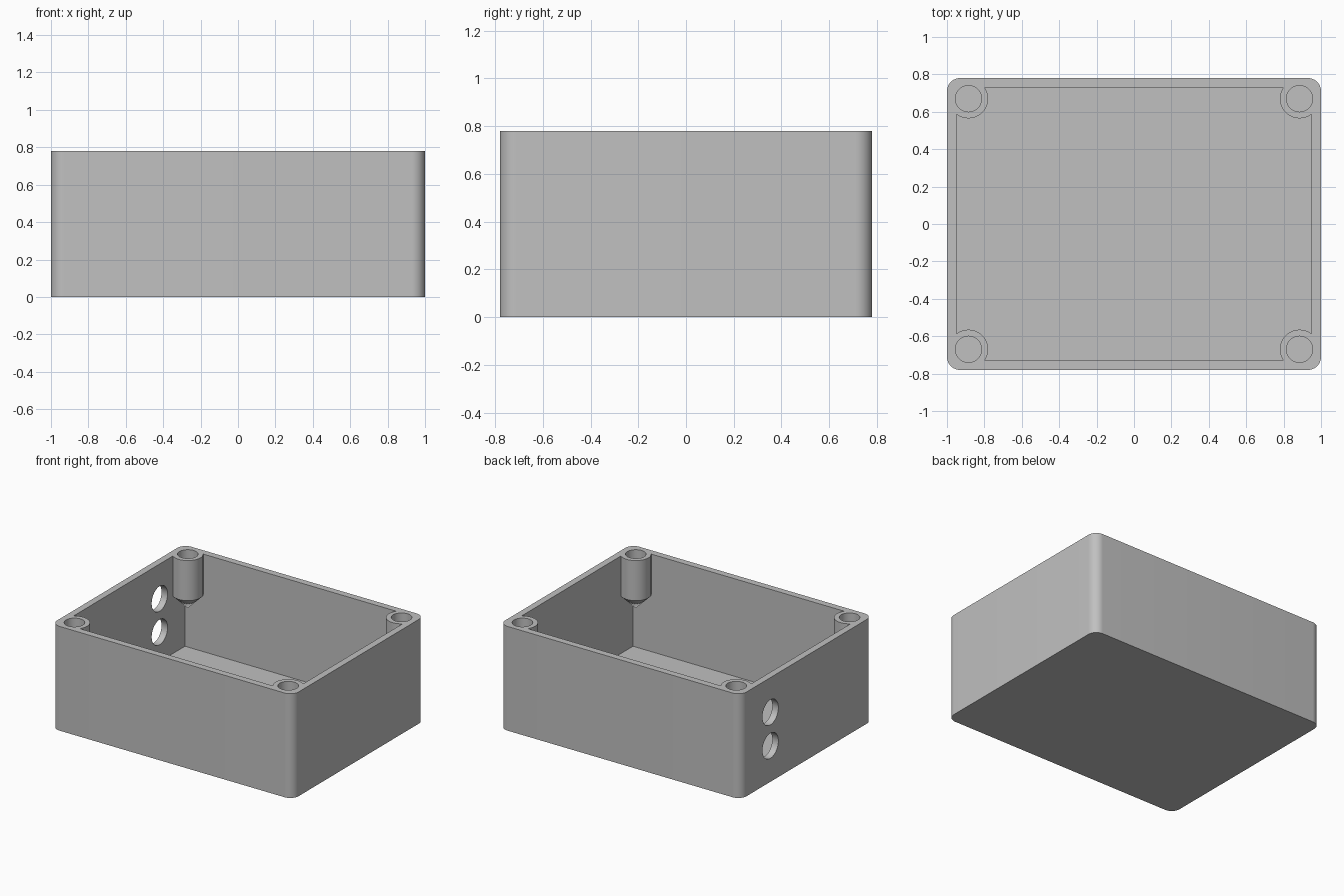
import bpy, bmesh, math
from mathutils import Matrix, Vector

if "Cube" in bpy.data.objects:
    bpy.data.objects.remove(bpy.data.objects["Cube"], do_unlink=True)

# Overall sizes
HALF_X, HALF_Y, HEIGHT = 1.0, 0.78, 0.78
WALL, CORNER = 0.05, 0.07
POST_X, POST_Y, POST_R, SCREW_R = 0.885, 0.67, 0.105, 0.07
POST_BOTTOM, SCREW_BOTTOM = 0.48, 0.49
ABOVE = HEIGHT + 0.2

plastic = bpy.data.materials.new("grey plastic")
plastic.use_nodes = True
grey = (0.53, 0.53, 0.53, 1)
plastic.diffuse_color = grey
plastic.node_tree.nodes["Principled BSDF"].inputs["Base Color"].default_value = grey


def make_object(name, bm):
    bmesh.ops.recalc_face_normals(bm, faces=bm.faces[:])
    mesh = bpy.data.meshes.new(name)
    bm.to_mesh(mesh)
    bm.free()
    mesh.materials.append(plastic)
    obj = bpy.data.objects.new(name, mesh)
    bpy.context.collection.objects.link(obj)
    return obj


def add_box(bm, half_x, half_y, z0, z1):
    place = Matrix.Translation((0, 0, (z0 + z1) / 2)) @ Matrix.Diagonal((2 * half_x, 2 * half_y, z1 - z0, 1))
    bmesh.ops.create_cube(bm, size=1, matrix=place)


def add_cylinder(bm, radius, centre, length, turn=Matrix.Identity(4), tip=None):
    place = Matrix.Translation(centre) @ turn
    bmesh.ops.create_cone(bm, cap_ends=True, segments=64, radius1=radius if tip is None else tip,
                          radius2=radius, depth=length, matrix=place)


def subtract(target, cutter):
    mod = target.modifiers.new("cut", "BOOLEAN")
    mod.operation, mod.solver, mod.object = "DIFFERENCE", "EXACT", cutter
    bpy.context.view_layer.objects.active = target
    bpy.ops.object.modifier_apply(modifier=mod.name)
    bpy.data.objects.remove(cutter, do_unlink=True)


corners = [(sx * POST_X, sy * POST_Y) for sx in (-1, 1) for sy in (-1, 1)]

# Outer block with rounded upright corners
bm = bmesh.new()
add_box(bm, HALF_X, HALF_Y, 0, HEIGHT)
upright = [e for e in bm.edges if abs((e.verts[0].co - e.verts[1].co).z) > 0.1]
bmesh.ops.bevel(bm, geom=upright, offset=CORNER, segments=12, profile=0.5, affect="EDGES")
enclosure = make_object("enclosure_base", bm)

# Cavity, leaving a corner post with a pointed underside at each corner
bm = bmesh.new()
add_box(bm, HALF_X - WALL, HALF_Y - WALL, WALL, HEIGHT + 0.1)
cavity = make_object("cavity_cutter", bm)
for x, y in corners:
    bm = bmesh.new()
    add_cylinder(bm, POST_R, (x, y, (POST_BOTTOM + ABOVE) / 2), ABOVE - POST_BOTTOM)
    base = [f for f in bm.faces if len(f.verts) > 4 and f.calc_center_median().z < HEIGHT / 1.2]
    poked = bmesh.ops.poke(bm, faces=base)
    for v in poked["verts"]:
        v.co.z -= POST_R
    subtract(cavity, make_object("corner_post", bm))
subtract(enclosure, cavity)

# Screw holes in the posts
bm = bmesh.new()
for x, y in corners:
    add_cylinder(bm, SCREW_R, (x, y, (SCREW_BOTTOM + ABOVE) / 2), ABOVE - SCREW_BOTTOM)
subtract(enclosure, make_object("screw_hole_cutter", bm))

# Two cable holes through the right wall
bm = bmesh.new()
for z in (0.27, 0.52):
    add_cylinder(bm, 0.094, (-HALF_X, 0.43, z), 0.3, Matrix.Rotation(math.pi / 2, 4, "Y"))
subtract(enclosure, make_object("cable_hole_cutter", bm))

# Smooth round surfaces, crisp edges
bpy.ops.object.select_all(action="DESELECT")
enclosure.select_set(True)
bpy.context.view_layer.objects.active = enclosure
bpy.ops.object.shade_smooth_by_angle(angle=math.radians(30))
